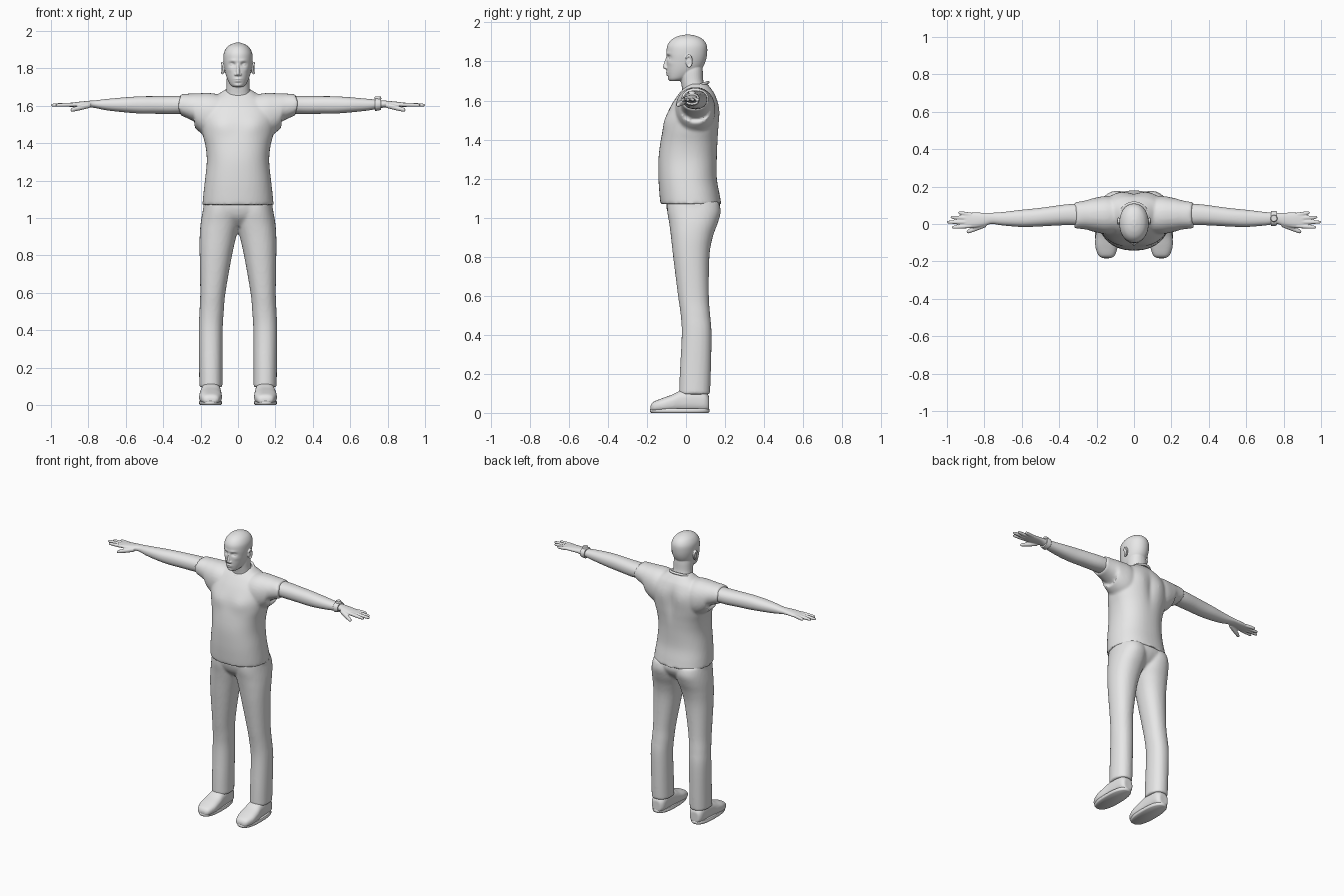
import bpy
import bmesh
from math import cos, sin, pi, exp, copysign
from mathutils import Matrix, Vector

cube = bpy.data.objects.get("Cube")
if cube:
    bpy.data.objects.remove(cube)

grey = bpy.data.materials.new("plain_grey")
grey.use_nodes = True
grey.diffuse_color = (0.8, 0.8, 0.8, 1)
grey.node_tree.nodes["Principled BSDF"].inputs["Base Color"].default_value = grey.diffuse_color

BOTH = (1, -1)


def smooth_rows(rows, steps):
    """Run a smooth curve through the given cross-section rows."""
    result = []
    for i in range(len(rows) - 1):
        before, start = rows[max(i - 1, 0)], rows[i]
        end, after = rows[i + 1], rows[min(i + 2, len(rows) - 1)]
        for k in range(steps):
            t = k / steps
            result.append([
                b + t * ((c - a) / 2 + t * ((a - 2.5 * b + 2 * c - d / 2)
                                            + t * (1.5 * (b - c) + (d - a) / 2)))
                for a, b, c, d in zip(before, start, end, after)])
    return result + [rows[-1]]


def loft(bm, axis, rows, sides=(1,), count=32, power=2.2, steps=5):
    """Rows are (position, low a, high a, low b, high b) along an axis."""
    order = {"x": (0, 1, 2), "y": (1, 0, 2), "z": (2, 0, 1)}[axis]
    made = []
    for side in sides:
        rings = []
        for pos, a0, a1, b0, b1 in smooth_rows(rows, steps):
            ring = []
            for i in range(count):
                c, s = cos(2 * pi * i / count), sin(2 * pi * i / count)
                p = Vector()
                p[order[0]] = pos
                p[order[1]] = (a0 + a1) / 2 + (a1 - a0) / 2 * copysign(abs(c) ** (2 / power), c)
                p[order[2]] = (b0 + b1) / 2 + (b1 - b0) / 2 * copysign(abs(s) ** (2 / power), s)
                p.x *= side
                ring.append(bm.verts.new(p))
            rings.append(ring)
        for low, high in zip(rings, rings[1:]):
            for i in range(count):
                j = (i + 1) % count
                bm.faces.new((low[i], low[j], high[j], high[i]))
        bm.faces.new(rings[0])
        bm.faces.new(rings[-1])
        made += [v for ring in rings for v in ring]
    return made


def wide(rows):
    """Symmetric rows: (height, half width, front, back)."""
    return [(z, -w, w, front, back) for z, w, front, back in rows]


def ball(bm, centre, radii, sides=BOTH):
    for side in sides:
        place = Matrix.Translation((centre[0] * side, centre[1], centre[2]))
        bmesh.ops.create_uvsphere(bm, u_segments=24, v_segments=16, radius=1,
                                  matrix=place @ Matrix.Diagonal((*radii, 1)))


def push(verts, x, z, wide_x, wide_z, amount, facing=-1, middle=0.0):
    """Sculpt a soft bump or hollow on the front (-1) or back (1)."""
    for v in verts:
        if (v.co.y - middle) * facing > 0:
            for side in (BOTH if x else (1,)):
                v.co.y += amount * exp(-((v.co.x - x * side) / wide_x) ** 2
                                       - ((v.co.z - z) / wide_z) ** 2)


def finish(name, bm, voxel=None, relax=3):
    bmesh.ops.recalc_face_normals(bm, faces=bm.faces)
    mesh = bpy.data.meshes.new(name)
    bm.to_mesh(mesh)
    bm.free()
    mesh.materials.append(grey)
    obj = bpy.data.objects.new(name, mesh)
    bpy.context.collection.objects.link(obj)
    if voxel:
        fuse = obj.modifiers.new("fuse", "REMESH")
        fuse.mode = "VOXEL"
        fuse.voxel_size = voxel
        fuse.use_smooth_shade = True
        soften = obj.modifiers.new("soften", "SMOOTH")
        soften.factor = 0.5
        soften.iterations = relax
    else:
        bpy.ops.object.select_all(action="DESELECT")
        obj.select_set(True)
        bpy.context.view_layer.objects.active = obj
        bpy.ops.object.shade_smooth_by_angle(angle=0.9)
    return obj


# Shirt: torso with short sleeves
bm = bmesh.new()
torso = loft(bm, "z", wide([
    (1.07, .19, -.131, .181), (1.12, .186, -.136, .172), (1.2, .177, -.141, .158),
    (1.3, .167, -.141, .158), (1.38, .173, -.132, .163), (1.45, .19, -.118, .169),
    (1.52, .2, -.1, .171), (1.58, .19, -.073, .166), (1.63, .155, -.04, .15),
    (1.66, .11, -.015, .13), (1.685, .07, .005, .11)]), count=48, power=2.3)
push(torso, .085, 1.49, .06, .05, -.01)
push(torso, 0, 1.5, .03, .1, -.014, facing=1)
push(torso, .08, 1.55, .05, .06, .006, facing=1)
sleeves = loft(bm, "x", [
    (.05, -.05, .14, 1.43, 1.65), (.14, -.055, .15, 1.43, 1.667),
    (.2, -.045, .142, 1.455, 1.667), (.26, -.03, .127, 1.51, 1.665),
    (.3, -.025, .119, 1.535, 1.664), (.325, -.023, .116, 1.547, 1.662)], BOTH)
for v in sleeves:
    if abs(v.co.x) > .24:
        v.co.x -= copysign((v.co.z - 1.605) * .35, v.co.x)
finish("shirt", bm, .009)

# Collar ring
bpy.ops.mesh.primitive_torus_add(location=(0, .046, 1.668), rotation=(.36, 0, 0),
                                 major_radius=.071, minor_radius=.008,
                                 major_segments=40, minor_segments=10)
collar = bpy.context.object
collar.name = "collar"
collar.data.materials.append(grey)
bpy.ops.object.shade_smooth()

# Arms with palms, fingers and thumbs
bm = bmesh.new()
loft(bm, "x", [
    (.25, -.01, .11, 1.56, 1.653), (.35, -.006, .106, 1.555, 1.652),
    (.45, -.01, .093, 1.557, 1.651), (.52, -.014, .084, 1.558, 1.65),
    (.6, -.016, .076, 1.564, 1.645), (.7, -.008, .064, 1.575, 1.636),
    (.76, 0, .06, 1.587, 1.629), (.8, -.01, .06, 1.592, 1.626),
    (.86, -.021, .061, 1.592, 1.62), (.9, -.021, .058, 1.594, 1.615),
    (.91, -.016, .052, 1.598, 1.612)], BOTH)


def finger(start, end, thick):
    rows = []
    for t, size in ((0, 1), (.45, 1), (.75, .9), (.93, .75), (1, .3)):
        x, y, z = Vector(start).lerp(Vector(end), t)
        r = thick * size
        rows.append((x, y - r, y + r, z - r, z + r))
    loft(bm, "x", rows, BOTH, count=14, steps=3)


for base, tip, reach in ((-.011, -.018, .975), (.01, .01, 1), (.031, .036, .98), (.05, .061, .94)):
    finger((.87, base, 1.606), (reach, tip, 1.603), .0105)
finger((.79, -.002, 1.603), (.895, -.043, 1.576), .014)
finish("arms", bm, .004, 2)

# Wristwatch on the left arm
bm = bmesh.new()
loft(bm, "x", [(.732, -.009, .068, 1.574, 1.638), (.738, -.011, .07, 1.572, 1.641),
               (.758, -.009, .069, 1.576, 1.639), (.764, -.006, .067, 1.578, 1.637)])
bmesh.ops.create_cone(bm, cap_ends=True, segments=24, radius1=.019, radius2=.016, depth=.012,
                      matrix=Matrix.Translation((.748, .03, 1.643)))
finish("wristwatch", bm)

# Trousers: two legs joined at the hips
bm = bmesh.new()
loft(bm, "z", [
    (.095, .083, .207, -.036, .123), (.2, .083, .208, -.032, .127),
    (.4, .082, .21, -.022, .131), (.5, .076, .206, -.027, .124),
    (.6, .067, .202, -.041, .117), (.8, .032, .205, -.066, .12),
    (.9, .009, .205, -.077, .137), (.97, -.008, .2, -.086, .162),
    (1.03, -.01, .19, -.096, .178), (1.08, -.01, .18, -.098, .168)], BOTH)
loft(bm, "z", wide([(.955, .06, -.04, .1), (1, .16, -.082, .15),
                    (1.05, .185, -.1, .175), (1.1, .18, -.1, .165)]))
finish("trousers", bm, .009)

# Shoes with separate soles
bm = bmesh.new()
loft(bm, "y", [
    (-.182, .122, .168, .012, .036), (-.168, .102, .19, .005, .056),
    (-.12, .087, .207, .004, .076), (-.07, .087, .206, .004, .094),
    (-.025, .09, .2, .004, .115), (.04, .093, .197, .004, .125),
    (.095, .097, .192, .004, .112), (.118, .114, .177, .01, .085)], BOTH, power=2.6)
finish("shoes", bm, .006)
bm = bmesh.new()
loft(bm, "z", [(0, .091, .203, -.178, .115), (.006, .086, .208, -.184, .12),
               (.016, .086, .208, -.185, .121), (.022, .089, .205, -.181, .118)],
     BOTH, power=2.5, steps=2)
finish("soles", bm)

# Head and neck
bm = bmesh.new()
skull = loft(bm, "z", wide([
    (1.7, .026, -.082, -.03), (1.712, .041, -.091, .01), (1.735, .054, -.096, .05),
    (1.765, .065, -.099, .082), (1.8, .073, -.099, .1), (1.84, .078, -.1, .108),
    (1.88, .076, -.096, .107), (1.91, .061, -.076, .09), (1.928, .038, -.045, .06),
    (1.937, .012, -.008, .025)]), count=96, power=2.1, steps=8)
push(skull, .03, 1.821, .015, .01, .014)
push(skull, .027, 1.841, .02, .007, -.004)
push(skull, .045, 1.792, .014, .012, -.003)
push(skull, 0, 1.743, .02, .004, -.007)
push(skull, 0, 1.731, .017, .004, -.006)
push(skull, 0, 1.721, .016, .004, .004)
push(skull, 0, 1.708, .018, .007, -.003)
loft(bm, "z", wide([(1.62, .076, -.018, .115), (1.66, .067, -.02, .102),
                    (1.7, .062, -.027, .089), (1.75, .06, -.035, .086), (1.78, .055, -.03, .084)]))

# Nose, nostrils and eyes
loft(bm, "z", wide([(1.759, .007, -.104, -.07), (1.767, .011, -.117, -.07),
                    (1.778, .011, -.117, -.07), (1.8, .009, -.11, -.07),
                    (1.825, .008, -.101, -.07), (1.85, .008, -.094, -.07)]), count=20)
ball(bm, (.012, -.099, 1.767), (.008, .009, .007))
ball(bm, (.03, -.073, 1.82), (.015, .013, .009))

# Ears: a flat shell with a raised rim
ball(bm, (.078, .012, 1.8), (.008, .015, .027))
for side in BOTH:
    for i in range(14):
        turn = -.9 + i * .32
        ball(bm, (.084, .014 + .016 * sin(turn), 1.801 + .028 * cos(turn)), (.007, .005, .006), (side,))
finish("head", bm, .0035, 2)
